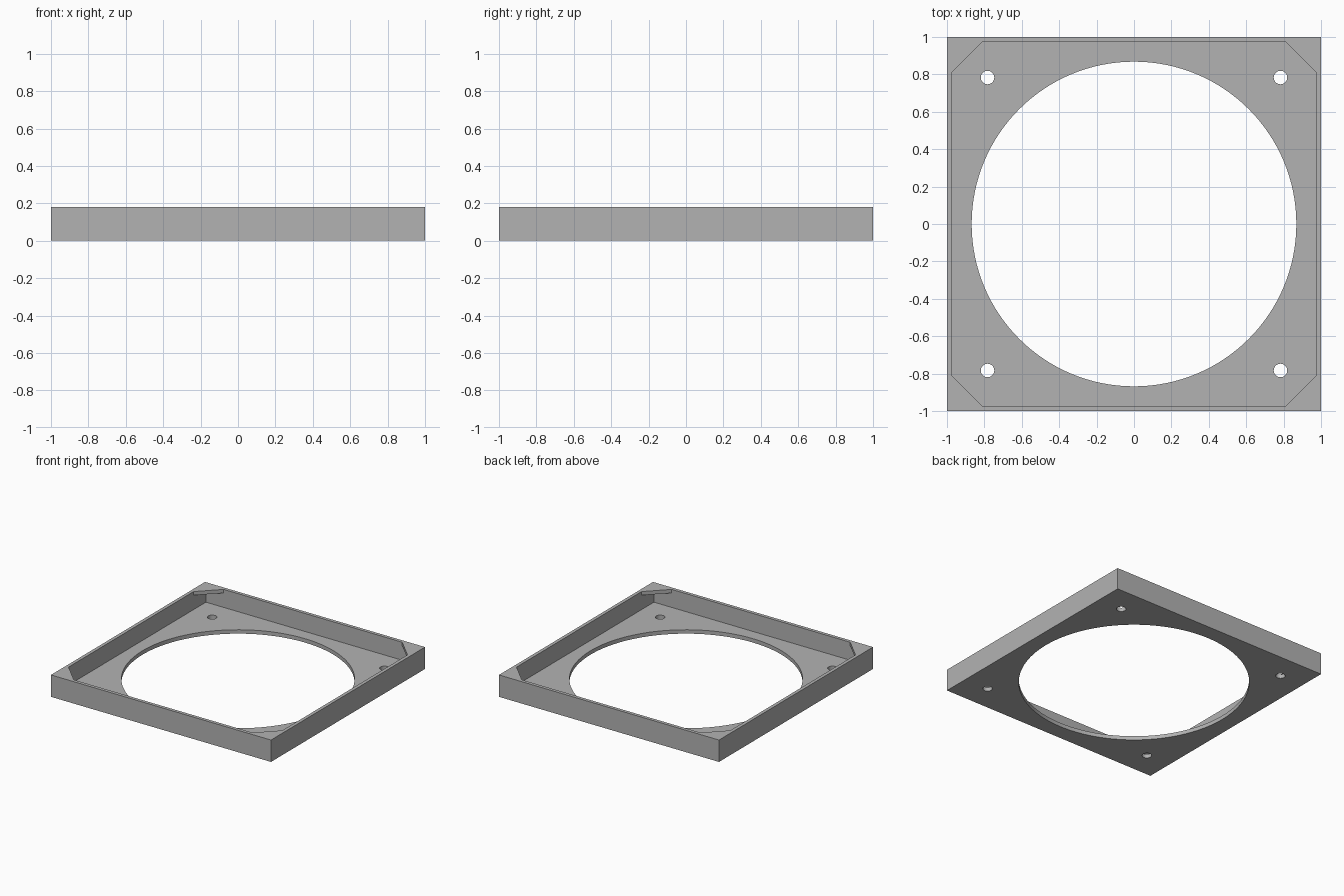
import bpy, bmesh, math

cube = bpy.data.objects.get("Cube")
if cube:
    bpy.data.objects.remove(cube, do_unlink=True)

HEIGHT, FLOOR, GUSSET = 0.18, 0.032, 0.03   # overall height, plate and gusset thickness
INNER, CHAMFER = 0.972, 0.812               # inside wall face, start of corner gusset
BORE, SCREW, SCREW_POS = 0.868, 0.036, 0.783

grey = bpy.data.materials.new("plain grey")
grey.use_nodes = True
grey.diffuse_color = (0.45, 0.45, 0.45, 1)
grey.node_tree.nodes["Principled BSDF"].inputs["Base Color"].default_value = grey.diffuse_color


def prism(name, outline, z0, z1):
    """Extrude a flat outline from z0 to z1."""
    bm = bmesh.new()
    face = bm.faces.new([bm.verts.new((x, y, z0)) for x, y in outline])
    new = bmesh.ops.extrude_face_region(bm, geom=[face])["geom"]
    bmesh.ops.translate(bm, vec=(0, 0, z1 - z0),
                        verts=[g for g in new if isinstance(g, bmesh.types.BMVert)])
    bmesh.ops.recalc_face_normals(bm, faces=bm.faces)
    mesh = bpy.data.meshes.new(name)
    bm.to_mesh(mesh)
    bm.free()
    mesh.materials.append(grey)
    obj = bpy.data.objects.new(name, mesh)
    bpy.context.collection.objects.link(obj)
    return obj


def square(h):
    return [(-h, -h), (h, -h), (h, h), (-h, h)]


def circle(r, n, cx=0, cy=0):
    return [(cx + r * math.cos(math.tau * i / n), cy + r * math.sin(math.tau * i / n))
            for i in range(n)]


def cut(target, cutter):
    """Subtract the cutter, then remove it."""
    mod = target.modifiers.new("cut", 'BOOLEAN')
    mod.operation, mod.solver, mod.object = 'DIFFERENCE', 'EXACT', cutter
    bpy.context.view_layer.objects.active = target
    bpy.ops.object.modifier_apply(modifier=mod.name)
    bpy.data.objects.remove(cutter, do_unlink=True)


# Square tray body
tray = prism("mounting_tray", square(1), 0, HEIGHT)

# Octagonal opening leaves the corner gussets; square pocket undercuts them
a, c = INNER, CHAMFER
octagon = [(c, -a), (a, -c), (a, c), (c, a), (-c, a), (-a, c), (-a, -c), (-c, -a)]
cut(tray, prism("opening_cutter", octagon, FLOOR, HEIGHT + 0.1))
cut(tray, prism("pocket_cutter", square(INNER), FLOOR, HEIGHT - GUSSET))

# Large round bore and four screw holes through the plate
cut(tray, prism("bore_cutter", circle(BORE, 128), -0.1, FLOOR + 0.04))
for x, y in square(SCREW_POS):
    cut(tray, prism("screw_cutter", circle(SCREW, 32, x, y), -0.1, FLOOR + 0.04))

# Smooth bores, sharp edges
bpy.ops.object.select_all(action='DESELECT')
tray.select_set(True)
bpy.context.view_layer.objects.active = tray
bpy.ops.object.shade_smooth_by_angle(angle=math.radians(30))
